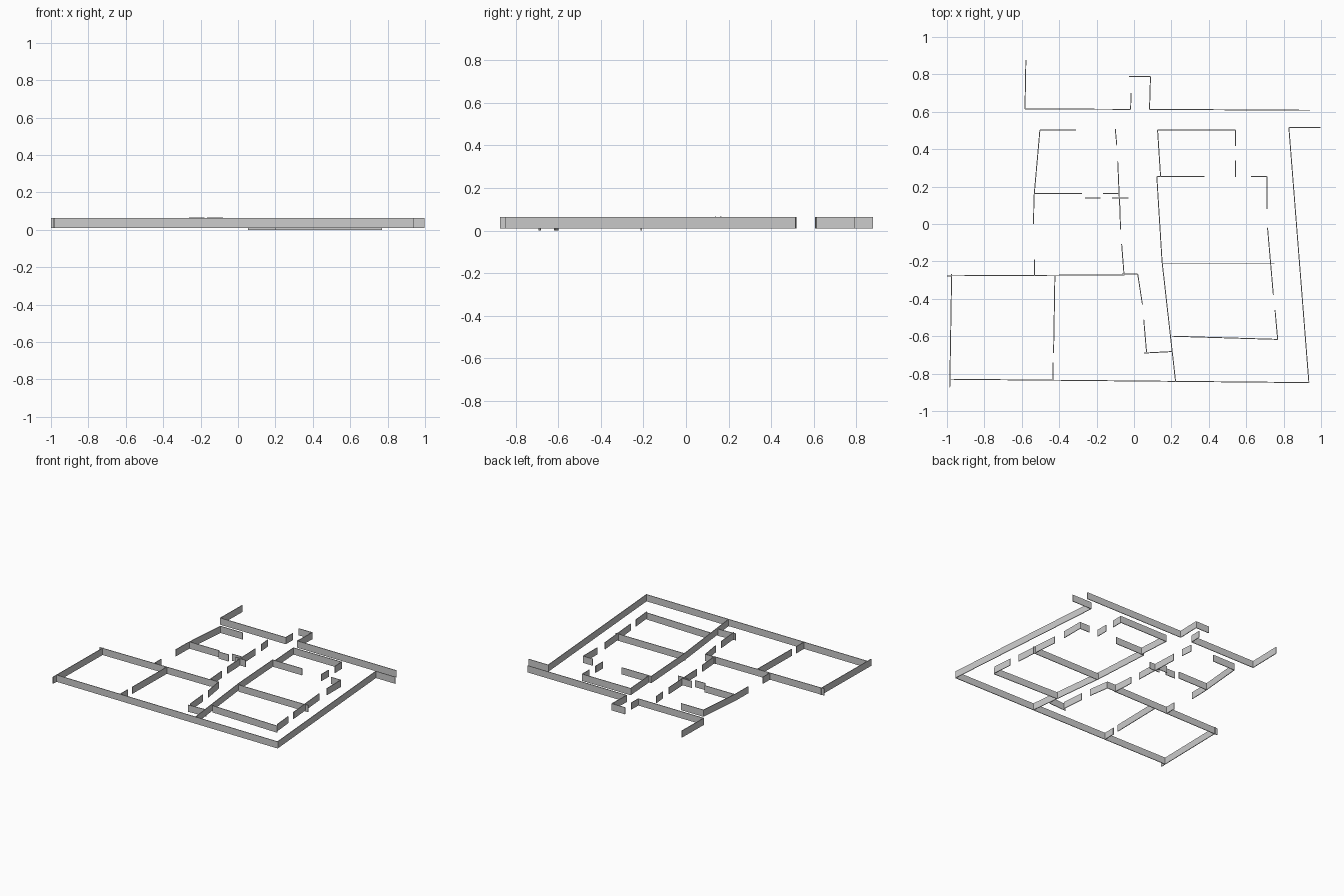
import bpy
import bmesh
from mathutils import Vector

if "Cube" in bpy.data.objects:
    bpy.data.objects.remove(bpy.data.objects["Cube"])

THICK = 0.005
HEIGHT = 0.053
BASE = 0.010


def add_panel(bm, a, b, base):
    """One upright wall slab between two plan points."""
    a, b = Vector(a), Vector(b)
    d = (b - a).normalized()
    n = Vector((-d.y, d.x)) * THICK / 2
    plan = [a - n, b - n, b + n, a + n]
    low = [bm.verts.new((p.x, p.y, base)) for p in plan]
    top = [bm.verts.new((p.x, p.y, base + HEIGHT)) for p in plan]
    bm.faces.new(low[::-1])
    bm.faces.new(top)
    for i in range(4):
        j = (i + 1) % 4
        bm.faces.new((low[i], low[j], top[j], top[i]))


def wall(name, *runs, base=BASE):
    """Wall object made of one or more connected runs; gaps are doorways."""
    bm = bmesh.new()
    for run in runs:
        for a, b in zip(run, run[1:]):
            add_panel(bm, a, b, base)
    mesh = bpy.data.meshes.new(name)
    bm.to_mesh(mesh)
    bm.free()
    bpy.context.collection.objects.link(bpy.data.objects.new(name, mesh))


# outer walls
wall("back_left_wall", [(-.578, .877), (-.583, .615), (-.018, .613), (-.016, .70)])
wall("back_right_wall", [(-.027, .788), (.088, .788), (.083, .613), (.942, .608)])
wall("right_and_front_wall", [(.998, .515), (.828, .516), (.935, -.848), (-.985, -.83)])
wall("left_wall", [(-.985, -.873), (-.975, -.267)])

# front left rooms
wall("left_hall_wall", [(-1, -.277), (-.052, -.272)])
wall("left_room_divider", [(-.423, -.277), (-.43, -.69)], [(-.432, -.74), (-.433, -.83)])
wall("left_stub_wall", [(-.531, -.19), (-.531, -.275)])

# back left rooms
wall("back_left_room_wall", [(-.31, .503), (-.503, .503), (-.535, .14), (-.537, 0)])
wall("closet_wall", [(-.53, .163), (-.277, .163)])
wall("closet_panels", [(-.166, .163), (-.08, .163)], [(-.262, .138), (-.178, .138)],
     base=BASE + .004)
wall("closet_end_panel", [(-.118, .138), (-.03, .138)])

# corridor left side, broken by doorways
wall("corridor_left_wall",
     [(-.1, .508), (-.092, .42)], [(-.087, .336), (-.077, .10)],
     [(-.076, .10), (-.072, -.03)], [(-.066, -.107), (-.053, -.275)])
wall("corridor_front_wall", [(-.065, -.268), (.02, -.268), (.045, -.43)],
     [(.052, -.51), (.067, -.685)])
wall("corridor_end_wall", [(.053, -.69), (.203, -.682)], base=0)

# centre block
wall("centre_back_room", [(.142, .255), (.126, .503), (.543, .503), (.543, .417)],
     [(.543, .34), (.543, .25)])
wall("corridor_right_wall", [(.377, .253), (.122, .253), (.15, -.2), (.222, -.84)])
wall("centre_right_wall", [(.626, .253), (.71, .253), (.71, .08)],
     [(.714, -.02), (.745, -.38)], [(.754, -.46), (.768, -.615)])
wall("centre_cross_walls", [(.155, -.21), (.752, -.21)], [(.203, -.6), (.77, -.617)], base=0)
